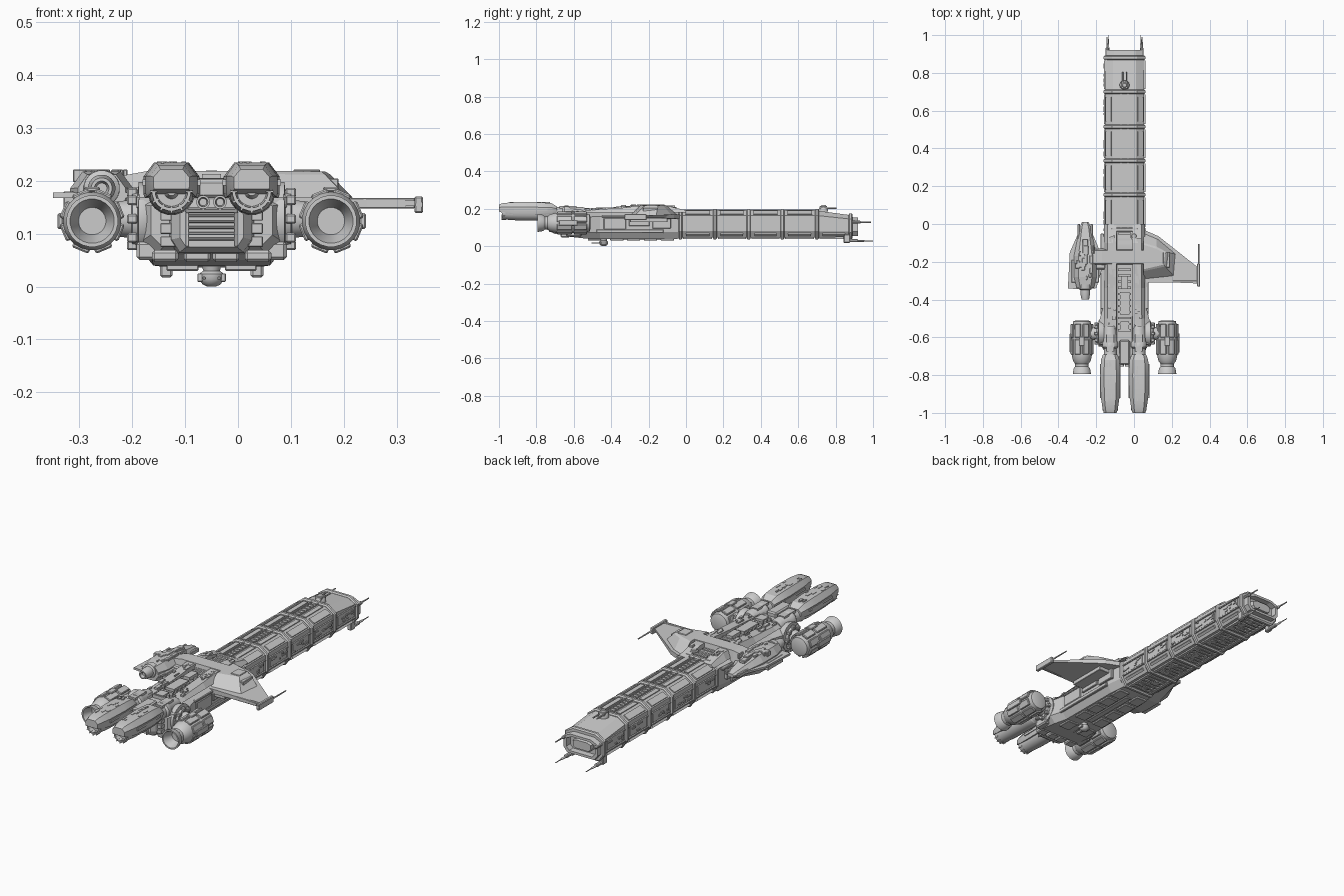
import bpy, bmesh, math, random
from mathutils import Matrix, Vector
random.seed(4)
C = -0.05                                   # hull centre line in x

def finish(name, bm, smooth=None):
    bmesh.ops.recalc_face_normals(bm, faces=bm.faces)
    me = bpy.data.meshes.new(name)
    bm.to_mesh(me); bm.free()
    ob = bpy.data.objects.new(name, me)
    bpy.context.collection.objects.link(ob)
    if smooth:
        bpy.ops.object.select_all(action='DESELECT')
        ob.select_set(True)
        bpy.context.view_layer.objects.active = ob
        bpy.ops.object.shade_smooth_by_angle(angle=math.radians(smooth))
    return ob

def loft(name, rings, smooth=None):
    """Skin a row of equal-sized point rings and cap both ends."""
    bm = bmesh.new()
    vs = [[bm.verts.new(p) for p in r] for r in rings]
    n = len(rings[0])
    for a, b in zip(vs, vs[1:]):
        for i in range(n):
            bm.faces.new((a[i], a[(i+1) % n], b[(i+1) % n], b[i]))
    bm.faces.new(vs[0]); bm.faces.new(vs[-1])
    return finish(name, bm, smooth)

def boxes(name, items, bevel=0.0):
    """Items: x, y, z, size x, size y, size z, optional turn about y."""
    bm = bmesh.new()
    for x, y, z, sx, sy, sz, *r in items:
        m = Matrix.Translation((x, y, z)) @ Matrix.Rotation(r[0] if r else 0, 4, 'Y') @ Matrix.Diagonal((sx, sy, sz, 1))
        bmesh.ops.create_cube(bm, size=1, matrix=m)
    if bevel:
        bmesh.ops.bevel(bm, geom=bm.edges[:], offset=bevel, segments=1, affect='EDGES')
    return finish(name, bm)

def turned(name, x, z, prof, n=24, axis='Y', y=0, sx=1, sz=1):
    """Lathe (position, radius) points about y, x or z."""
    rings = []
    for t, r in prof:
        ring = []
        for i in range(n):
            a = 2*math.pi*(i+.5)/n
            u, v = r*math.cos(a)*sx, r*math.sin(a)*sz
            ring.append({'Y': (x+u, y+t, z+v), 'X': (x+t, y+u, z+v), 'Z': (x+u, y+v, z+t)}[axis])
        rings.append(ring)
    return loft(name, rings, 35)

def oct_ring(y, hw, zb, zt, top=.6, sh=.18, lo=.24, bot=.8, cx=C, g=0):
    h = zt-zb
    half = [(hw*bot, zb-g), (hw+g, zb+h*lo), (hw+g, zt-h*sh), (hw*top+g*.5, zt+g)]
    return [(cx+a, y, b) for a, b in half] + [(cx-a, y, b) for a, b in reversed(half)]

# long forward hull with recessed bow frame
loft("forward_hull", [oct_ring(-.06, .103, .045, .19), oct_ring(.7, .103, .045, .19),
     oct_ring(.885, .103, .05, .165), oct_ring(.89, .095, .055, .155), oct_ring(.92, .095, .055, .152),
     oct_ring(.92, .08, .067, .14), oct_ring(.885, .078, .069, .138)])
loft("bow_hatch", [oct_ring(.88, .055, .08, .128), oct_ring(.91, .05, .083, .125)])

# ribs around the hull
ribs = [-.03, .155, .335, .515, .7, .88]
for y in ribs:
    zt = .19 if y < .8 else .166
    loft("hull_rib", [oct_ring(y-.011, .103, .045, zt, g=.002), oct_ring(y-.006, .103, .045, zt, g=.009),
         oct_ring(y+.006, .103, .045, zt, g=.009), oct_ring(y+.011, .103, .045, zt, g=.002)])

# panels in each bay: sides, shoulders, deck ladder and belly
side, deck, belly = [], [], []
for k, (a, b) in enumerate(zip(ribs, ribs[1:])):
    m, L = (a+b)/2, b-a-.03
    last = k == 4
    for s in (-1, 1):
        side += [(C+s*.103, m, .112, .008, L*.86, .045), (C+s*.104, m, .083, .012, L, .006),
                 (C+s*.104, m, .14, .012, L, .006)]
        belly += [(C+s*.06, m, .043, .016, L, .01), (C+s*.096, m, .062, .012, L*.8, .014, s*.9)]
        if not last:
            deck += [(C+s*.085, m, .1785, .034, L*.85, .007, s*.51),
                     (C+s*.043, m, .191, .024, L*.9, .006), (C+s*.018, m, .192, .005, L+.03, .008)]
    for i in range(6):
        y = a+.03+i*(L-.03)/5
        if not last:
            deck.append((C, y, .191, .034, .007, .006))
        belly.append((C, y, .043, .1, .012, .006))
    for i in range(14):
        s = random.choice((-1, 1))
        y = random.uniform(a+.03, b-.03)
        side.append((C+s*.108, y, random.uniform(.095, .13), .006, random.uniform(.006, .03), .007))
        belly.append((C+random.uniform(-.045, .045), y, .043, random.uniform(.008, .025), random.uniform(.01, .03), .01))
boxes("hull_side_panels", side)
boxes("deck_panels", deck)
boxes("belly_panels", belly)

# bow deck turret
turned("bow_turret", C, .185, [(0, .026), (.012, .026), (.022, .02), (.035, .01)], 16, 'Z', y=.735)
boxes("bow_turret_guns", [(C+s*.01, .775, .203, .007, .06, .007) for s in (-1, 1)] + [(C, .735, .205, .036, .04, .02)], .002)

# bow prongs, upper and lower
for s in (-1, 1):
    turned("upper_bow_prong", C+s*.093, .128, [(.86, .009), (.93, .008), (.935, .004), (.99, .003)], 10)
    boxes("lower_prong_strut", [(C+s*.086, .86, .04, .024, .035, .045), (C+s*.086, .89, .029, .018, .06, .016)], .004)
    turned("lower_bow_prong", C+s*.086, .028, [(.88, .006), (.95, .005), (.955, .003), (1.0, .002)], 10)

# aft hull body with flared stern
loft("aft_hull", [oct_ring(-.03, .105, .04, .19), oct_ring(-.12, .118, .038, .195), oct_ring(-.46, .12, .038, .185),
     oct_ring(-.53, .138, .04, .182), oct_ring(-.62, .14, .05, .18), oct_ring(-.66, .115, .075, .17)])
boxes("aft_side_armour", [(C+s*.118, y, z, .018, w, h) for s in (-1, 1) for y, z, w, h in
      ((-.13, .125, .1, .06), (-.25, .13, .11, .045), (-.38, .12, .12, .06), (-.3, .08, .36, .02), (-.25, .158, .4, .012))], .003)
boxes("stern_corner_armour", [(C+s*.12, -.6, z, .045, .08, h) for s in (-1, 1) for z, h in ((.068, .035), (.16, .03))], .006)

# dorsal rails and trench
for s in (-1, 1):
    loft("dorsal_rail", [[(C+s*x, y, z) for x, z in ((.04, .18), (.043, t), (.09, t), (.108, .18))]
         for y, t in ((.0, .192), (-.1, .215), (-.22, .216), (-.34, .205), (-.5, .195), (-.62, .19))])
trench = [(C, -.05-i*.032, .192, .07, .012, .016) for i in range(17)]
trench += [(C, -.42, .195, .05, .12, .022), (C, -.31, .198, .036, .07, .03), (C, -.54, .195, .045, .05, .02)]
for i in range(40):
    s = random.choice((-1, 1))
    y = random.uniform(-.58, -.05)
    trench.append((C+s*random.uniform(.05, .085), y, .212-max(0, -y-.22)*.05, random.uniform(.006, .018), random.uniform(.01, .04), .01))
boxes("dorsal_trench_details", trench)
turned("deck_hatch", .0, .19, [(0, .02), (.014, .02), (.016, .014), (.02, .012)], 16, 'Z', y=-.065)

# cross beam holding pod and wing
loft("cross_beam", [[(x, y, z) for y, z in ((-.13, .165), (-.14, t), (-.21, t), (-.22, .165))]
     for x, t in ((-.23, .208), (-.17, .219), (.07, .219), (.13, .21))])

# stern machinery block and exhausts
loft("stern_block", [oct_ring(-.62, .085, .06, .175, top=.9), oct_ring(-.7, .075, .065, .165, top=.9), oct_ring(-.72, .06, .075, .15, top=.9)])
boxes("stern_grille", [(C, -.72, .09+i*.011, .09, .02, .005) for i in range(5)] +
      [(C+s*.046, -.715, .108, .007, .035, .065) for s in (-1, 1)] + [(C, -.715, .143, .1, .035, .007)] +
      [(C+s*.077, -.665, z, .04, .04, .02) for s in (-1, 1) for z in (.085, .11, .135)], .0015)
boxes("stern_bumper", [(C+s*d, -.645, .058, .05, .05, .022) for s in (-1, 1) for d in (.027, .088)], .005)
boxes("stern_top_box", [(C, -.68, .185, .055, .13, .035)], .006)
for s in (-1, 1):
    turned("small_exhaust", C+s*.016, .16, [(-.67, .01), (-.755, .013), (-.755, .009), (-.74, .007)], 14)

# two upper main engines
for s in (-1, 1):
    x = C+s*.076
    turned("main_engine_neck", x, .175, [(-.54, .03), (-.56, .036), (-.62, .036), (-.63, .042), (-.65, .042),
           (-.66, .034), (-.71, .034), (-.72, .04)], 20)
    turned("main_engine_core", x, .18, [(-.69, .03), (-.71, .041), (-.76, .045), (-.9, .043), (-.985, .037),
           (-.985, .031), (-.96, .028), (-.96, .014), (-.975, .008)], 20)
    cowl = []
    for y, w, b, t in ((-.69, .038, .18, .212), (-.72, .049, .172, .23), (-.8, .053, .168, .235),
                       (-.92, .049, .17, .235), (-.98, .04, .178, .23), (-1.0, .034, .185, .222)):
        cowl.append(oct_ring(y, w, b, t, top=.62, sh=.4, lo=.1, bot=.95, cx=x))
    loft("main_engine_cowl", cowl, 25)
    bits = [(x+random.uniform(-.025, .025), random.uniform(-.95, -.74), .234, random.uniform(.004, .012),
             random.uniform(.008, .03), .006) for i in range(12)]
    bits += [(x+t*.05, -.83, .197, .01, .18, .012) for t in (-1, 1)] + [(x, -.63, .205, .04, .09, .02)]
    boxes("main_engine_details", bits)
    fins = []
    for i in range(12):
        a = i*math.pi/6
        fins.append((x+.034*math.cos(a), -.975, .18+.034*math.sin(a), .014, .025, .004, -a))
    boxes("main_engine_vanes", fins)

# two side nacelles with ring mounts
for s in (-1, 1):
    x, z = C+s*.226, .124
    turned("nacelle_body", x, z, [(-.51, .03), (-.515, .046), (-.55, .053), (-.6, .055), (-.69, .055), (-.725, .047),
           (-.74, .036), (-.755, .036), (-.765, .044), (-.795, .049), (-.795, .042), (-.76, .03), (-.745, .026)], 24)
    plates = []
    for i in range(8):
        a = (i+.5)*math.pi/4
        for y, w in ((-.565, .07), (-.65, .08)):
            plates.append((x+.054*math.cos(a), y, z+.054*math.sin(a), .012, w, .034, -a))
    boxes("nacelle_armour", plates, .003)
    boxes("nacelle_outer_rail", [(x+s*.06, -.63, z, .012, .1, .03), (x, -.62, z+.06, .03, .05, .01)], .003)
    prof = [(.1, .06), (.128, .07), (.138, .07), (.14, .05), (.15, .048), (.152, .036), (.175, .034), (.2, .03)]
    turned("nacelle_mount", C, .128, [(s*t, r) for t, r in prof], 28, 'X', y=-.58)
    boxes("mount_clamps", [(C+s*.15, -.58+.05*math.cos(a), .128+.05*math.sin(a), .02, .018, .018)
          for a in [i*math.pi/4 for i in range(8)]], .003)

# left side pod
px = -.258
loft("pod_body", [oct_ring(y, w, b, t, cx=px, top=.6, sh=.35, lo=.35, bot=.6) for y, w, b, t in
     ((.01, .018, .165, .182), (-.02, .03, .155, .19), (-.12, .05, .135, .208), (-.17, .06, .125, .218),
      (-.28, .06, .125, .218), (-.34, .045, .14, .212))])
turned("pod_thruster", px, .186, [(-.32, .036), (-.345, .034), (-.35, .026), (-.37, .026), (-.4, .02), (-.4, .014), (-.385, .01)], 20)
bm = bmesh.new()
plan = ((-.3, -.06), (-.34, -.15), (-.35, -.34), (-.3, -.345), (-.2, -.34), (-.17, -.24), (-.19, -.12), (-.22, -.05))
bm.free()
loft("pod_wing_plate", [[(x, y, z) for x, y in plan] for z in (.168, .178)])
boxes("pod_nose_rails", [(px+t*.034, -.06, .175, .014, .12, .02) for t in (-1, 1)] + [(px, -.14, .208, .03, .12, .016)], .003)
boxes("pod_details", [(px+random.uniform(-.05, .05), random.uniform(-.31, -.13), .21, random.uniform(.008, .025),
      random.uniform(.01, .05), .024) for i in range(16)] + [(px+t*.06, -.25, .16, .025, .12, .04) for t in (-1, 1)], .002)
boxes("pod_pylon", [(-.185, -.19, .17, .07, .1, .035)], .006)

# right wing with raised root
wing = ((.05, -.03, .012), (.13, -.065, .011), (.345, -.235, .005), (.345, -.315, .005), (.22, -.31, .009), (.05, -.31, .012))
loft("right_wing", [[(x, y, .158+k*t) for x, y, t in wing] for k in (-1, 1)])
loft("wing_root_fairing", [[(.05, -.04, .16), (.12, -.07, .16), (.225, -.16, .16), (.215, -.28, .16), (.05, -.3, .16)],
     [(.05, -.1, .213), (.12, -.12, .213), (.175, -.15, .212), (.165, -.225, .212), (.05, -.25, .213)],
     [(.05, -.11, .219), (.115, -.13, .219), (.165, -.155, .218), (.158, -.215, .218), (.05, -.24, .219)]])
boxes("wing_root_panels", [(.13, -.18, .219, .05, .06, .006), (.18, -.19, .195, .02, .08, .02), (.1, -.2, .14, .07, .2, .024),
      (.27, -.305, .158, .13, .012, .02)], .002)
boxes("wing_tip_mount", [(.342, -.27, .155, .016, .12, .032)], .003)
turned("wing_tip_gun", .343, .155, [(-.33, .007), (-.22, .007), (-.215, .004), (-.105, .003)], 10)

# belly turret
turned("belly_turret", C, 0, [(.0, .008), (.004, .017), (.014, .024), (.024, .024), (.03, .016), (.045, .02)], 18, 'Z', y=-.44)
boxes("belly_turret_guns", [(C+s*.014, -.475, .016, .006, .06, .006) for s in (-1, 1)] +
      [(C+s*.022, -.44, .017, .01, .03, .016) for s in (-1, 1)], .0015)
# aft belly plating
boxes("aft_belly_plates", [(C+s*.055, y, .036, .06, .07, .012) for s in (-1, 1) for y in (-.1, -.19, -.28, -.37, -.49)] +
      [(C, -.25, .037, .03, .3, .01)], .002)
